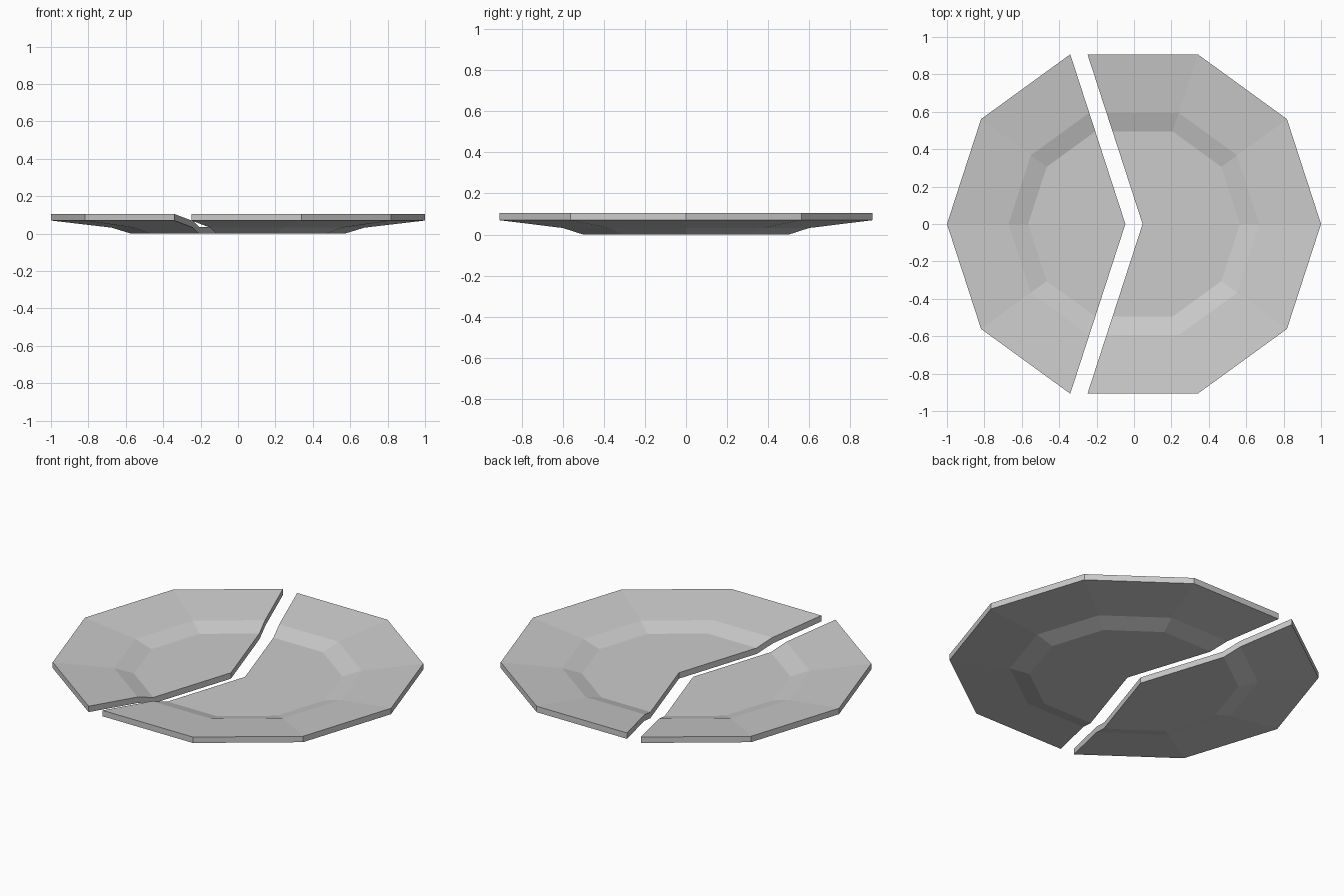
import bpy, bmesh
from math import sin, cos, radians

if "Cube" in bpy.data.objects:
    bpy.data.objects.remove(bpy.data.objects["Cube"])

# Radius / height stations from the centre out to the rim
TOP = [(0.52, 0.035), (0.625, 0.067), (0.954, 0.105)]
BOTTOM = [(0.525, 0.0), (0.63, 0.032), (0.954, 0.07)]


def plate_piece(name, start, sectors, shift):
    """Solid wedge of a ten-sided plate, moved sideways from the centre."""
    bm = bmesh.new()

    def surface(profile, z0):
        centre = bm.verts.new((shift, 0, z0))
        rays = []
        for i in range(sectors + 1):
            a = radians(start + 36 * i)
            rays.append([centre] + [bm.verts.new((shift + r * cos(a), r * sin(a), z))
                                    for r, z in profile])
        return rays

    top, low = surface(TOP, 0.035), surface(BOTTOM, 0.0)
    # Upper and lower surfaces, and the rim
    for i in range(sectors):
        for rays in (top, low):
            a, b = rays[i], rays[i + 1]
            bm.faces.new((a[0], a[1], b[1]))
            for j in (1, 2):
                bm.faces.new((a[j], a[j + 1], b[j + 1], b[j]))
        bm.faces.new((top[i][3], low[i][3], low[i + 1][3], top[i + 1][3]))
    # Broken edges
    for i in (0, sectors):
        for j in range(3):
            bm.faces.new((top[i][j], top[i][j + 1], low[i][j + 1], low[i][j]))
    bmesh.ops.recalc_face_normals(bm, faces=bm.faces)
    mesh = bpy.data.meshes.new(name)
    bm.to_mesh(mesh)
    bm.free()
    obj = bpy.data.objects.new(name, mesh)
    bpy.context.collection.objects.link(obj)
    return obj


plate_piece("small_plate_half", 108, 4, -0.046)
plate_piece("large_plate_half", -108, 6, 0.046)
